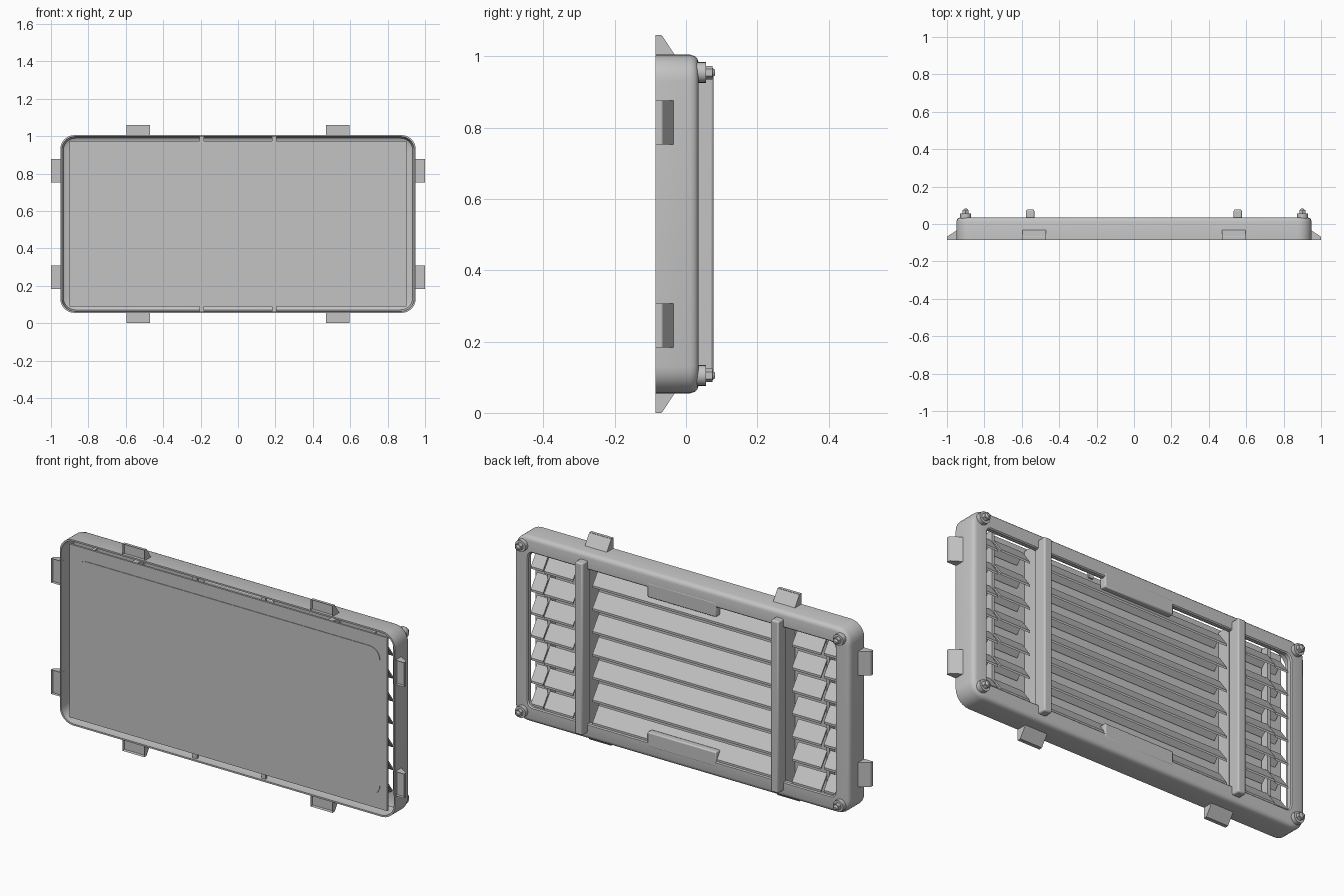
import bpy, bmesh, math
from mathutils import Matrix, Vector

if "Cube" in bpy.data.objects:
    bpy.data.objects.remove(bpy.data.objects["Cube"], do_unlink=True)

grey = bpy.data.materials.new("plain_grey")
grey.use_nodes = True
GREY = (0.55, 0.55, 0.55, 1)
grey.diffuse_color = GREY
grey.node_tree.nodes["Principled BSDF"].inputs["Base Color"].default_value = GREY

MID_Z = 0.53          # middle height of the housing
HALF_W, HALF_H = 0.95, 0.475


def finish(name, bm, smooth=False, bevel=0):
    bmesh.ops.recalc_face_normals(bm, faces=bm.faces)
    mesh = bpy.data.meshes.new(name)
    bm.to_mesh(mesh)
    bm.free()
    mesh.materials.append(grey)
    obj = bpy.data.objects.new(name, mesh)
    bpy.context.collection.objects.link(obj)
    if bevel:
        mod = obj.modifiers.new("soft_edges", "BEVEL")
        mod.width, mod.segments = bevel, 2
    if smooth:
        bpy.ops.object.select_all(action="DESELECT")
        obj.select_set(True)
        bpy.context.view_layer.objects.active = obj
        bpy.ops.object.shade_smooth_by_angle(angle=math.radians(35))
    return obj


def ring(bm, half_w, half_h, radius, y, steps=6):
    """Rounded rectangle of vertices standing in the xz plane."""
    verts = []
    for k, (sx, sz) in enumerate(((1, 1), (-1, 1), (-1, -1), (1, -1))):
        for i in range(steps + 1):
            a = math.pi / 2 * (k + i / steps)
            verts.append(bm.verts.new((sx * (half_w - radius) + radius * math.cos(a), y,
                                       MID_Z + sz * (half_h - radius) + radius * math.sin(a))))
    return verts


def bridge(bm, a, b):
    for i in range(len(a)):
        j = (i + 1) % len(a)
        bm.faces.new((a[i], a[j], b[j], b[i]))


def box(name, x, y, z, bevel=0):
    bm = bmesh.new()
    size = [b - a for a, b in (x, y, z)]
    centre = Vector([(a + b) / 2 for a, b in (x, y, z)])
    bmesh.ops.create_cube(bm, size=1, matrix=Matrix.Translation(centre) @ Matrix.Diagonal((*size, 1)))
    return finish(name, bm, bool(bevel), bevel)


def prism(bm, profile, x0, x1):
    """Extrude a (y, z) profile along x."""
    ends = [[bm.verts.new((x, y, z)) for y, z in profile] for x in (x0, x1)]
    bridge(bm, *ends)
    return [bm.faces.new(e) for e in ends]


# Thin-walled housing: open front, rounded back flange with a large opening
bm = bmesh.new()
section = [(0, -0.085), (0, 0.012), (0.004, 0.025), (0.011, 0.032), (0.022, 0.035),
           (0.075, 0.035), (0.08, 0.03), (0.08, 0.012), (0.03, 0.012),
           (0.016, 0.004), (0.01, -0.015), (0.008, -0.085)]
rings = [ring(bm, HALF_W - d, HALF_H - d, max(0.075 - d * 0.6, 0.03), y) for d, y in section]
for a, b in zip(rings, rings[1:] + rings[:1]):
    bridge(bm, a, b)
finish("housing_frame", bm, True)

# Front panel with a shallow raised field
box("front_panel", (-0.9, 0.9), (-0.078, -0.068), (0.088, 0.975))


def plate(name, grow, y0, y1):
    bm = bmesh.new()
    loops = [ring(bm, 0.86 + grow, 0.38 + grow, 0.06 + grow, y) for y in (y0, y1)]
    bridge(bm, *loops)
    for loop in loops:
        bm.faces.new(loop)
    finish(name, bm)


plate("panel_field", 0, -0.081, -0.077)

# Panel spacers and pull lips at the top and bottom centre
for side, label in ((1, "upper"), (-1, "lower")):
    z = sorted((MID_Z + side * 0.345, MID_Z + side * 0.42))
    box(label + "_lip", (-0.195, 0.195), (0.0, 0.036), z, 0.006)
    for x in (-0.195, 0.195):
        z = sorted((MID_Z + side * 0.43, MID_Z + side * 0.468))
        box(label + "_spacer", (x - 0.012, x + 0.012), (-0.072, -0.06), z)

# Bent slats in three bays, with short return pieces at the outer ends
slat = [(0.028, -0.045), (0.028, -0.034), (-0.022, 0.035), (-0.06, -0.005),
        (-0.06, -0.016), (-0.022, 0.022)]
bays = [("middle", -0.51, 0.51, 0), ("left", 0.62, 0.785, 0), ("left_return", 0.795, 0.865, -0.008),
        ("right", -0.785, -0.62, 0), ("right_return", -0.865, -0.795, -0.008)]
for label, x0, x1, back in bays:
    bm = bmesh.new()
    for i in range(-3, 4):
        prism(bm, [(y + back, MID_Z + i * 0.117 + z) for y, z in slat], x0, x1)
    finish(label + "_slats", bm)

# Upright bars across the back
for side, label in ((1, "left"), (-1, "right")):
    x = side * 0.555
    box(label + "_upright", (x - 0.022, x + 0.022), (0.01, 0.077), (0.09, 0.97), 0.007)
    box(label + "_slat_post", (x - 0.015, x + 0.015), (-0.068, 0.012), (0.1, 0.96))
    box(label + "_slat_joint", (side * 0.79 - 0.008, side * 0.79 + 0.008),
        (-0.06, -0.02), (0.1, 0.96))

# Hollow wedge clips around the rim, shaped pointing up and then turned into place
clip = [(-0.085, -0.004), (-0.085, 0.055), (-0.072, 0.055), (-0.066, 0.052), (-0.032, 0.0), (-0.032, -0.004)]


def rim_clip(name, turn, along, reach):
    bm = bmesh.new()
    prism(bm, clip, -0.062, 0.062)
    front = [f for f in bm.faces if all(v.co.y < -0.084 for v in f.verts)]
    bmesh.ops.inset_region(bm, faces=front, thickness=0.008)
    bmesh.ops.translate(bm, verts=front[0].verts, vec=(0, 0.016, 0))
    place = (Matrix.Translation((0, 0, MID_Z)) @ Matrix.Rotation(math.radians(turn), 4, "Y")
             @ Matrix.Translation((along, 0, reach)))
    bmesh.ops.transform(bm, matrix=place, verts=bm.verts)
    finish(name, bm)


for label, turn, along, reach in (("top", 0, 0.533, HALF_H), ("bottom", 180, 0.533, HALF_H),
                                  ("left", 90, 0.285, HALF_W - 0.005),
                                  ("right", -90, 0.285, HALF_W - 0.005)):
    for s in (-1, 1):
        rim_clip(label + "_clip", turn, s * along, reach)

# Corner bolts: round washer, hexagonal nut and domed tip
for sx in (-1, 1):
    for sz in (-1, 1):
        bm = bmesh.new()
        for sides, r0, r1, y0, y1 in ((20, 0.029, 0.029, 0.03, 0.056),
                                      (6, 0.019, 0.019, 0.056, 0.074),
                                      (12, 0.013, 0.007, 0.074, 0.082)):
            bmesh.ops.create_cone(
                bm, cap_ends=True, segments=sides, radius1=r0, radius2=r1, depth=y1 - y0,
                matrix=Matrix.Translation((sx * 0.9, (y0 + y1) / 2, MID_Z + sz * 0.425))
                @ Matrix.Rotation(-math.pi / 2, 4, "X"))
        finish("corner_bolt", bm, True)
